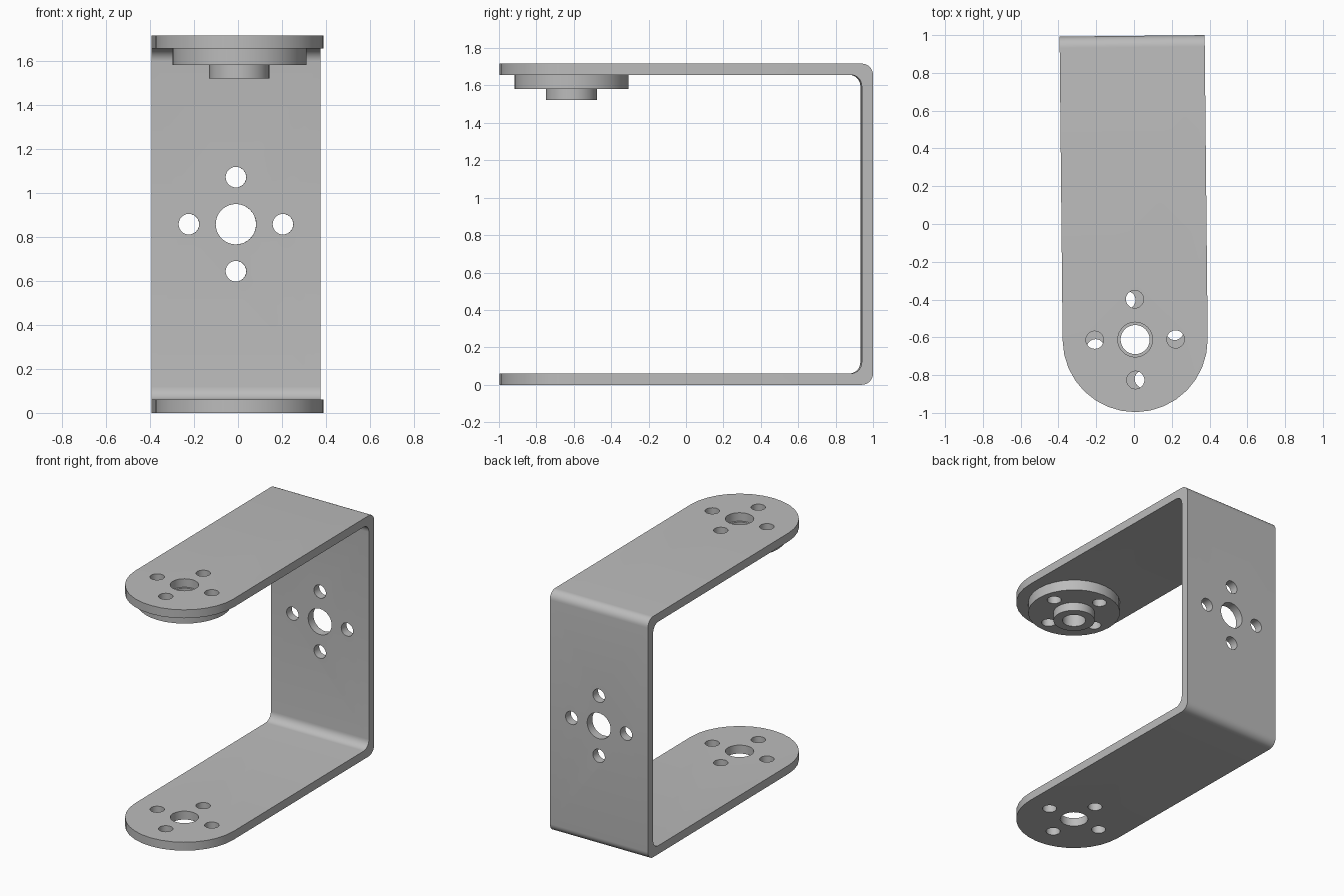
import bpy, bmesh
from math import pi, sin, cos
from mathutils import Matrix, Vector

cube = bpy.data.objects.get("Cube")
if cube:
    bpy.data.objects.remove(cube, do_unlink=True)

HEIGHT, THICK, HALF = 1.717, 0.06, 0.384
BACK, HUB_Y = 0.996, -0.612
BOLT_R, BOLT_CIRCLE, BORE_R = 0.047, 0.214, 0.092
YAW, DISC_TWIST = 0.01, 0.2

metal = bpy.data.materials.new("grey metal")
metal.use_nodes = True
GREY = (0.5, 0.5, 0.5, 1)
metal.diffuse_color = GREY
metal.node_tree.nodes["Principled BSDF"].inputs["Base Color"].default_value = GREY


def make_object(name, bm):
    bmesh.ops.recalc_face_normals(bm, faces=bm.faces)
    mesh = bpy.data.meshes.new(name)
    bm.to_mesh(mesh)
    bm.free()
    mesh.materials.append(metal)
    ob = bpy.data.objects.new(name, mesh)
    bpy.context.collection.objects.link(ob)
    return ob


def extrude(name, points, direction):
    bm = bmesh.new()
    face = bm.faces.new([bm.verts.new(p) for p in points])
    new = bmesh.ops.extrude_face_region(bm, geom=[face])["geom"]
    moved = [v for v in new if isinstance(v, bmesh.types.BMVert)]
    bmesh.ops.translate(bm, verts=moved, vec=direction)
    return make_object(name, bm)


def arc(cx, cy, r, start, end, steps):
    return [(cx + r * cos(start + (end - start) * i / steps),
             cy + r * sin(start + (end - start) * i / steps)) for i in range(steps + 1)]


def add_cylinder(bm, r, depth, matrix, sides=32):
    bmesh.ops.create_cone(bm, cap_ends=True, segments=sides, radius1=r,
                          radius2=r, depth=depth, matrix=matrix)


def cylinder(name, r, z0, z1):
    bm = bmesh.new()
    add_cylinder(bm, r, z1 - z0, Matrix.Translation((0, HUB_Y, (z0 + z1) / 2)))
    return make_object(name, bm)


def hole_cutter(centre, depth, bore, twist=0.0, tilt=0.0):
    # one centre bore with four bolt holes around it
    base = Matrix.Translation(centre) @ Matrix.Rotation(tilt, 4, "X") @ Matrix.Rotation(twist, 4, "Z")
    bm = bmesh.new()
    add_cylinder(bm, bore, depth, base)
    for k in range(4):
        spot = Vector((BOLT_CIRCLE * cos(k * pi / 2), BOLT_CIRCLE * sin(k * pi / 2), 0))
        add_cylinder(bm, BOLT_R, depth, base @ Matrix.Translation(spot), 24)
    return make_object("hole_cutter", bm)


def boolean(ob, cutter, operation="DIFFERENCE"):
    mod = ob.modifiers.new("cut", "BOOLEAN")
    mod.operation, mod.solver, mod.object = operation, "EXACT", cutter
    bpy.context.view_layer.objects.active = ob
    bpy.ops.object.modifier_apply(modifier=mod.name)
    bpy.data.objects.remove(cutter, do_unlink=True)


# bent strip: side profile of the U, outer path then inner path
R = THICK
inner = BACK - THICK
profile = [(-1.2, 0)]
profile += arc(BACK - R, R, R, -pi / 2, 0, 8)
profile += arc(BACK - R, HEIGHT - R, R, 0, pi / 2, 8)
profile += [(-1.2, HEIGHT), (-1.2, HEIGHT - THICK)]
profile += arc(inner - R, HEIGHT - THICK - R, R, pi / 2, 0, 8)
profile += arc(inner - R, THICK + R, R, 0, -pi / 2, 8)
profile += [(-1.2, THICK)]
bracket = extrude("u_bracket", [(-0.6, y, z) for y, z in profile], (1.2, 0, 0))

# round the free ends of both arms
plan = arc(0, HUB_Y, HALF, pi, 2 * pi, 16) + [(HALF, 1.2), (-HALF, 1.2)]
boolean(bracket, extrude("plan_cutter", [(x, y, -0.2) for x, y in plan], (0, 0, 2.2)), "INTERSECT")

# bolt patterns in the two arms and the back wall
for z in (THICK / 2, HEIGHT - THICK / 2):
    boolean(bracket, hole_cutter((0, HUB_Y, z), 0.2, BORE_R))
boolean(bracket, hole_cutter((0, BACK - THICK / 2, HEIGHT / 2), 0.2, BORE_R, tilt=pi / 2))

# horn disc with its boss, under the top arm
disc_top, disc_low, boss_low = HEIGHT - THICK, 1.582, 1.522
disc = cylinder("horn_disc", 0.305, disc_low, disc_top)
boss = cylinder("horn_boss", 0.137, boss_low, disc_low)
for part in (disc, boss):
    boolean(part, hole_cutter((0, HUB_Y, 1.6), 0.4, 0.077, DISC_TWIST))

# shading and the slight yaw of the whole assembly
for ob in (bracket, disc, boss):
    ob.rotation_euler.z = YAW
    bpy.ops.object.select_all(action="DESELECT")
    ob.select_set(True)
    bpy.context.view_layer.objects.active = ob
    bpy.ops.object.shade_smooth_by_angle(angle=pi / 6)
